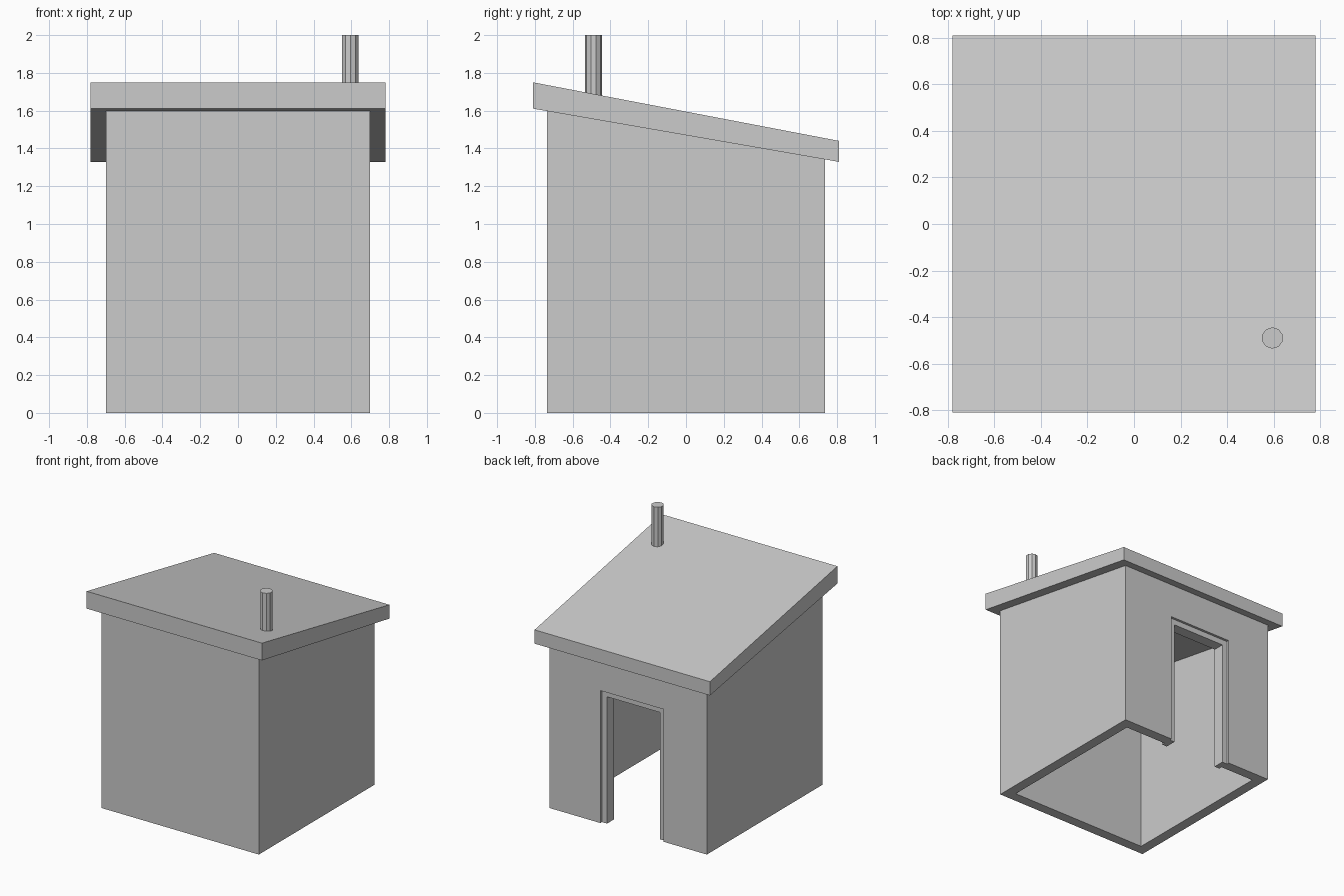
import bpy, bmesh

if "Cube" in bpy.data.objects:
    bpy.data.objects.remove(bpy.data.objects["Cube"])


def prism(name, profile, axis, a, b):
    """Extrude a 2D profile: axis 'X' takes (y, z) points, axis 'Y' takes (x, z) points."""
    bm = bmesh.new()
    if axis == 'X':
        verts = [bm.verts.new((a, u, z)) for u, z in profile]
        shift = (b - a, 0, 0)
    else:
        verts = [bm.verts.new((u, a, z)) for u, z in profile]
        shift = (0, b - a, 0)
    face = bm.faces.new(verts)
    new = bmesh.ops.extrude_face_region(bm, geom=[face])['geom']
    bmesh.ops.translate(bm, vec=shift, verts=[v for v in new if isinstance(v, bmesh.types.BMVert)])
    bmesh.ops.recalc_face_normals(bm, faces=bm.faces)
    mesh = bpy.data.meshes.new(name)
    bm.to_mesh(mesh)
    bm.free()
    obj = bpy.data.objects.new(name, mesh)
    bpy.context.collection.objects.link(obj)
    return obj


def cut(target, cutter):
    cutter.hide_render = True
    cutter.display_type = 'WIRE'
    mod = target.modifiers.new(cutter.name, 'BOOLEAN')
    mod.operation = 'DIFFERENCE'
    mod.solver = 'EXACT'
    mod.object = cutter


def under(y):
    """Height of the sloping roof underside."""
    return 1.47 - 0.174 * y


HX, HY, T = 0.70, 0.735, 0.083      # wall half sizes and thickness
DL, DR, DH = -0.315, 0.247, 1.065   # doorway

# Walls: hollow shell with sloping ceiling, open below
walls = prism("walls", [(-HY, 0), (HY, 0), (HY, under(HY)), (-HY, under(-HY))], 'X', -HX, HX)
iy = HY - T
cut(walls, prism("room_cutter", [(-iy, -0.1), (iy, -0.1), (iy, under(iy) - T),
                                 (-iy, under(-iy) - T)], 'X', -HX + T, HX - T))
cut(walls, prism("door_cutter", [(DL, -0.1), (DR, -0.1), (DR, DH), (DL, DH)], 'Y', 0.5, 0.9))

# Door frame, set slightly back into the doorway
w = 0.045
prism("door_frame", [(DL, 0), (DL, DH), (DR, DH), (DR, 0), (DR - w, 0), (DR - w, DH - w),
                     (DL + w, DH - w), (DL + w, 0)], 'Y', 0.625, 0.715)

# Lean-to roof slab
prism("roof", [(-0.81, under(-0.81)), (0.81, under(0.81)), (0.81, 1.44), (-0.81, 1.75)],
      'X', -0.78, 0.78)

# Chimney pipe
bpy.ops.mesh.primitive_cylinder_add(vertices=10, radius=0.046, depth=0.36,
                                    location=(0.595, -0.49, 1.82))
bpy.context.object.name = "chimney_pipe"
